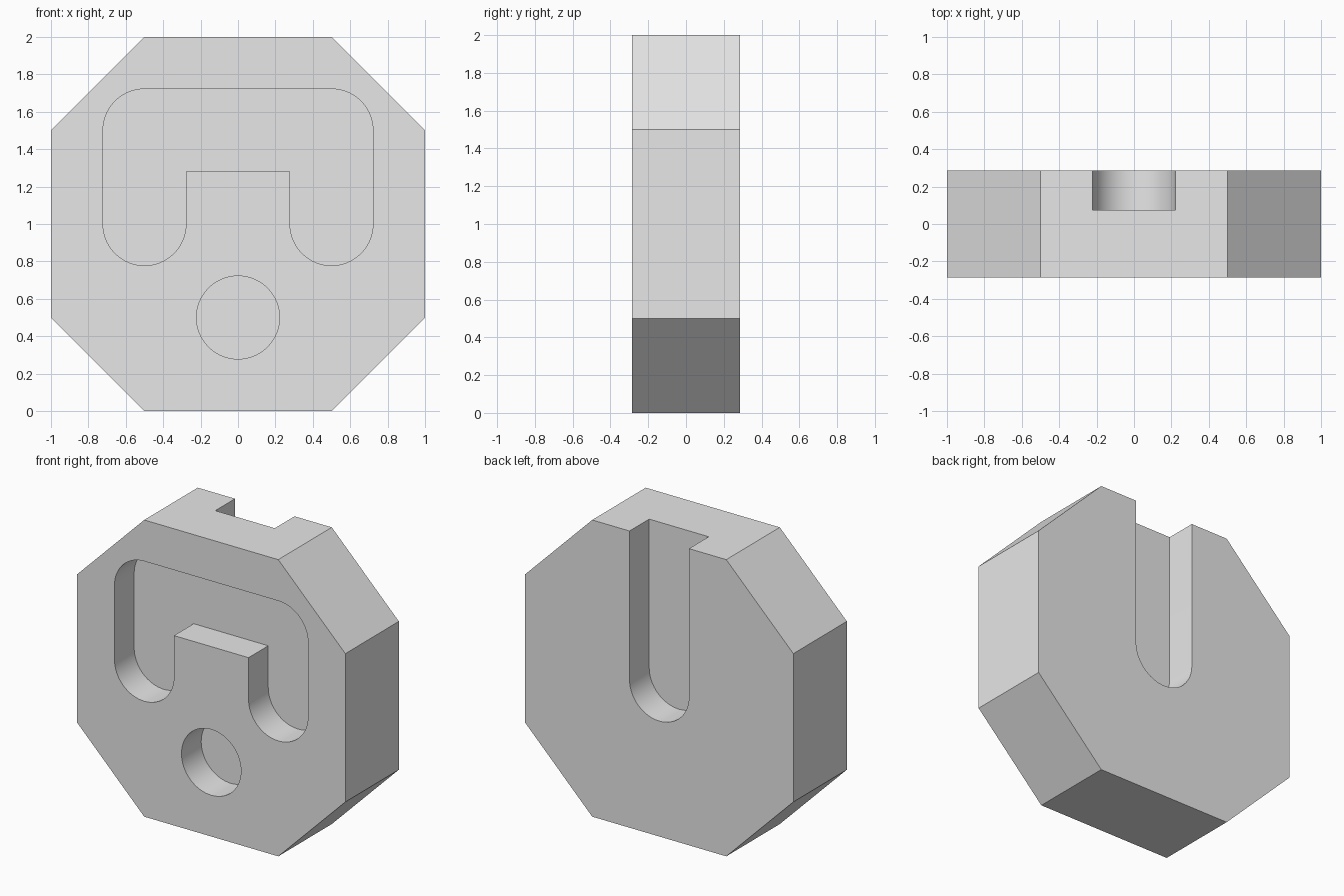
import bpy, bmesh
from math import cos, sin, pi, radians

cube = bpy.data.objects.get("Cube")
if cube:
    bpy.data.objects.remove(cube, do_unlink=True)

HALF = 0.285      # half the block thickness
DEPTH = 0.21      # depth of every recess
R = 0.222         # shared rounding radius
OVER = 0.1        # cutter overshoot past the surface

grey = bpy.data.materials.new("light grey")
grey.use_nodes = True
grey.diffuse_color = (0.8, 0.8, 0.8, 1)
grey.node_tree.nodes["Principled BSDF"].inputs["Base Color"].default_value = (0.8, 0.8, 0.8, 1)


def arc(cx, cz, start, end, steps):
    """Points on an arc of the shared radius, angles in degrees."""
    angles = [radians(start + (end - start) * i / steps) for i in range(steps + 1)]
    return [(cx + R * cos(a), cz + R * sin(a)) for a in angles]


def prism(name, outline, y0, y1):
    """Extrude an x-z outline from y0 to y1."""
    bm = bmesh.new()
    face = bm.faces.new([bm.verts.new((x, y0, z)) for x, z in outline])
    ext = bmesh.ops.extrude_face_region(bm, geom=[face])
    verts = [v for v in ext["geom"] if isinstance(v, bmesh.types.BMVert)]
    bmesh.ops.translate(bm, verts=verts, vec=(0, y1 - y0, 0))
    bmesh.ops.recalc_face_normals(bm, faces=bm.faces)
    mesh = bpy.data.meshes.new(name)
    bm.to_mesh(mesh)
    bm.free()
    mesh.materials.append(grey)
    obj = bpy.data.objects.new(name, mesh)
    bpy.context.collection.objects.link(obj)
    return obj


# Octagonal block
half_outline = [(0.5, 0), (1, 0.5), (1, 1.5), (0.5, 2)]
block = prism("octagonal_block",
              half_outline + [(-x, z) for x, z in reversed(half_outline)], -HALF, HALF)

# Front arch recess: rounded top corners, two round-ended legs
right_half = [(0.5 - R, 1.28)] + arc(0.5, 1, 180, 360, 32) + arc(0.5, 1.5, 0, 90, 16)
arch = right_half + [(-x, z) for x, z in reversed(right_half)]
front = (-HALF - OVER, -HALF + DEPTH)
cutters = [prism("arch_cutter", arch, *front)]

# Front round recess
cutters.append(prism("round_cutter", arc(0, 0.5, 0, 360, 64)[:-1], *front))

# Back slot, open at the top
slot = arc(0, 1, 180, 360, 32) + [(R, 2 + OVER), (-R, 2 + OVER)]
cutters.append(prism("slot_cutter", slot, HALF - DEPTH, HALF + OVER))

# Cut the recesses, then drop the cutters
bpy.ops.object.select_all(action="DESELECT")
block.select_set(True)
bpy.context.view_layer.objects.active = block
for cutter in cutters:
    mod = block.modifiers.new(cutter.name, "BOOLEAN")
    mod.operation = "DIFFERENCE"
    mod.solver = "EXACT"
    mod.object = cutter
    bpy.ops.object.modifier_apply(modifier=mod.name)
    bpy.data.objects.remove(cutter, do_unlink=True)

bpy.ops.object.shade_smooth_by_angle(angle=radians(30))
